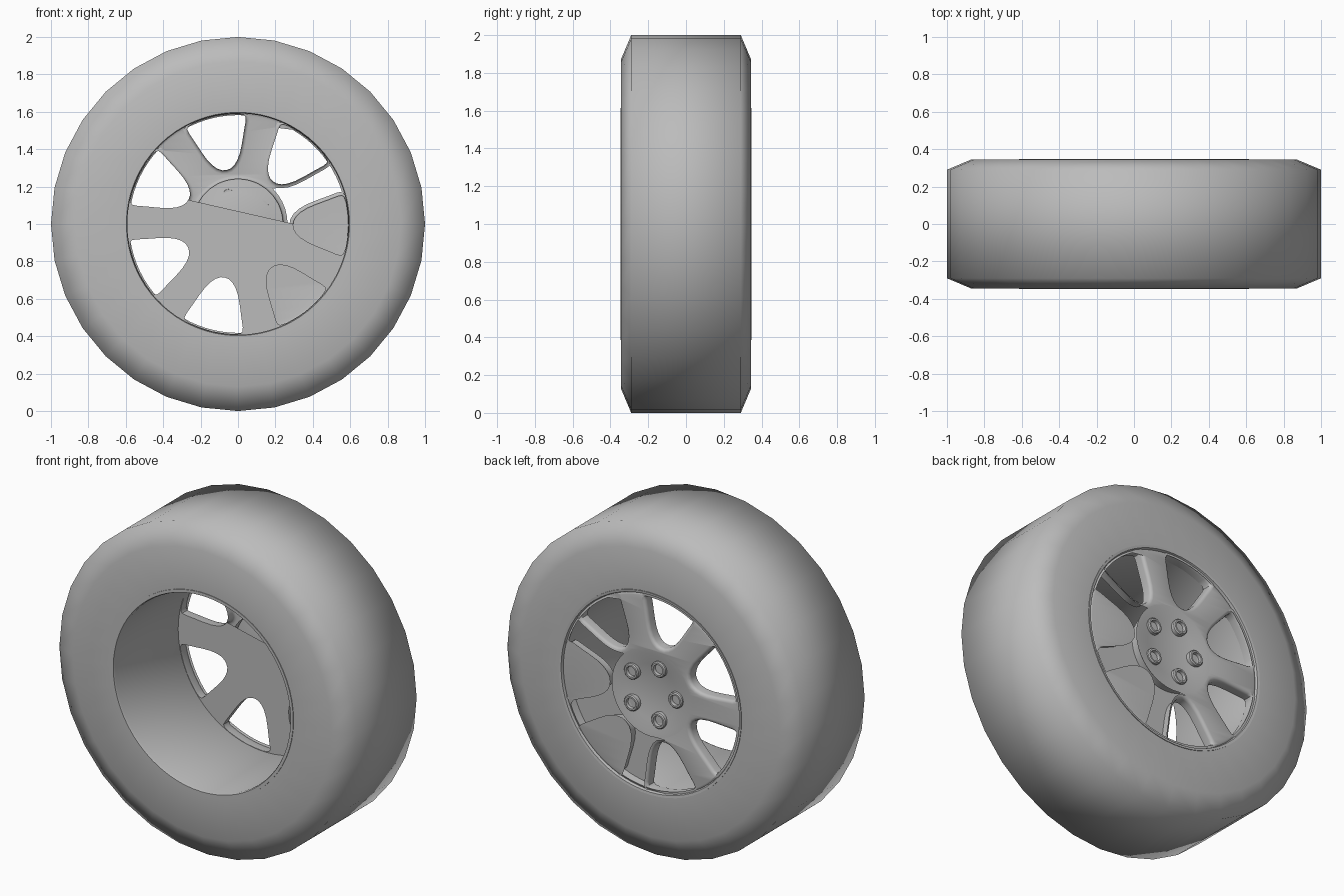
import bpy, bmesh, math
from mathutils import Matrix, Vector

cube = bpy.data.objects.get("Cube")
if cube:
    bpy.data.objects.remove(cube, do_unlink=True)

grey = bpy.data.materials.new("plain_grey")
grey.use_nodes = True
COLOUR = (0.5, 0.5, 0.5, 1)
grey.diffuse_color = COLOUR
grey.node_tree.nodes["Principled BSDF"].inputs["Base Color"].default_value = COLOUR

AXLE = Vector((0, 0, 1))
FACE, BACK, BEVEL = 0.335, 0.25, 0.02   # spoke disc depth range and edge rounding
SPOKES, LUGS = 7, 5
WINDOW_START = math.radians(-0.8)


def finish(obj, angle=None):
    obj.data.materials.clear()
    obj.data.materials.append(grey)
    bpy.ops.object.select_all(action='DESELECT')
    obj.select_set(True)
    bpy.context.view_layer.objects.active = obj
    if angle is None:
        bpy.ops.object.shade_smooth()
    else:
        bpy.ops.object.shade_smooth_by_angle(angle=math.radians(angle))
    return obj


def lathe(name, profile, segments, angle=None, centre=AXLE, closed=False, cap=False):
    """Turn (radius, y) points around an axis parallel to y."""
    bm = bmesh.new()
    rings = []
    for radius, y in profile:
        rings.append([bm.verts.new(centre + Vector((radius * math.sin(a), y, radius * math.cos(a))))
                      for a in (math.tau * i / segments for i in range(segments))])
    pairs = list(zip(rings, rings[1:]))
    if closed:
        pairs.append((rings[-1], rings[0]))
    for a, b in pairs:
        for i in range(segments):
            j = (i + 1) % segments
            bm.faces.new((a[i], a[j], b[j], b[i]))
    if cap:
        bm.faces.new(rings[-1])
    bmesh.ops.recalc_face_normals(bm, faces=bm.faces)
    mesh = bpy.data.meshes.new(name)
    bm.to_mesh(mesh)
    bm.free()
    obj = bpy.data.objects.new(name, mesh)
    bpy.context.collection.objects.link(obj)
    return finish(obj, angle)


def circle(radius, count=84):
    return [(radius * math.cos(math.tau * i / count), radius * math.sin(math.tau * i / count))
            for i in range(count)]


def window(angle):
    """Rounded opening between two spokes, narrow towards the hub."""
    half = [(0.298, 0.022), (0.312, 0.046), (0.335, 0.068), (0.37, 0.09), (0.42, 0.112),
            (0.48, 0.135), (0.53, 0.155), (0.552, 0.16), (0.565, 0.152), (0.577, 0.12), (0.586, 0.06)]
    points = [(0.295, 0)] + half + [(0.59, 0)] + [(x, -y) for x, y in reversed(half)]
    c, s = math.cos(angle), math.sin(angle)
    return [(x * c - y * s, x * s + y * c) for x, y in points]


def sheet(name, outlines, y, extrude=0.0, bevel=0.0):
    """Filled flat outline with holes, stood upright at depth y."""
    curve = bpy.data.curves.new(name, 'CURVE')
    curve.dimensions = '2D'
    curve.fill_mode = 'BOTH'
    curve.extrude, curve.bevel_depth, curve.bevel_resolution = extrude, bevel, 2
    curve.offset = -bevel
    for outline in outlines:
        spline = curve.splines.new('POLY')
        spline.points.add(len(outline) - 1)
        for point, (px, py) in zip(spline.points, outline):
            point.co = (px, py, 0, 1)
        spline.use_cyclic_u = True
    source = bpy.data.objects.new(name + "_outline", curve)
    bpy.context.collection.objects.link(source)
    mesh = bpy.data.meshes.new_from_object(source.evaluated_get(bpy.context.evaluated_depsgraph_get()))
    bpy.data.objects.remove(source, do_unlink=True)
    mesh.transform(Matrix.Translation((0, y, 1)) @ Matrix.Rotation(math.pi / 2, 4, 'X'))
    mesh.name = name
    obj = bpy.data.objects.new(name, mesh)
    bpy.context.collection.objects.link(obj)
    return obj


# Tyre with chamfered shoulders
side = [(0.61, 0.343), (0.87, 0.345), (1.0, 0.29)]
lathe("tyre", side + [(r, -y) for r, y in reversed(side)], 32)

# Rim barrel with a narrow lip at each end
lathe("rim_barrel", [(0.615, -0.34), (0.615, -0.347), (0.597, -0.347), (0.592, -0.335),
                     (0.592, 0.325), (0.6, 0.345), (0.615, 0.347), (0.615, 0.34)], 64, 30)

# Spoke disc: outer face and window walls, open behind
windows = [window(WINDOW_START + math.tau * i / SPOKES) for i in range(SPOKES)]
middle, depth = (FACE + BACK) / 2, (FACE - BACK) / 2
disc = sheet("spoke_disc", [circle(0.602), circle(0.24)] + windows, middle, depth - BEVEL, BEVEL)
bm = bmesh.new()
bm.from_mesh(disc.data)
bmesh.ops.remove_doubles(bm, verts=bm.verts, dist=0.0002)
behind = [f for f in bm.faces if all(v.co.y < BACK + BEVEL + 0.001 for v in f.verts)]
bmesh.ops.delete(bm, geom=behind, context='FACES')
bmesh.ops.recalc_face_normals(bm, faces=bm.faces)
bm.to_mesh(disc.data)
bm.free()
finish(disc, 40)

# Flat backing over the lower spokes, ending on a slanted line
backing = sheet("spoke_backing", [circle(0.592)] + windows, BACK + BEVEL)
bm = bmesh.new()
bm.from_mesh(backing.data)
bmesh.ops.bisect_plane(bm, geom=bm.verts[:] + bm.edges[:] + bm.faces[:],
                       plane_co=(0.3, 0, 1), plane_no=(0.13, 0, 0.57), clear_outer=True)
bm.to_mesh(backing.data)
bm.free()
finish(backing, 30)

# Shallow dished hub
lathe("hub_dish", [(0.265, FACE + 0.0005), (0.24, FACE - 0.002), (0.17, FACE - 0.014),
                   (0.09, FACE - 0.028)], 40, 40, cap=True)

# Lug nuts with a recessed centre
for i in range(LUGS):
    a = math.radians(36) + math.tau * i / LUGS
    spot = AXLE + Vector((0.164 * math.cos(a), 0, 0.164 * math.sin(a)))
    lathe(f"lug_nut_{i + 1}", [(0.048, FACE - 0.03), (0.048, FACE + 0.002), (0.042, FACE + 0.008),
                               (0.032, FACE + 0.008), (0.03, FACE - 0.012)], 20, 40, spot, cap=True)
